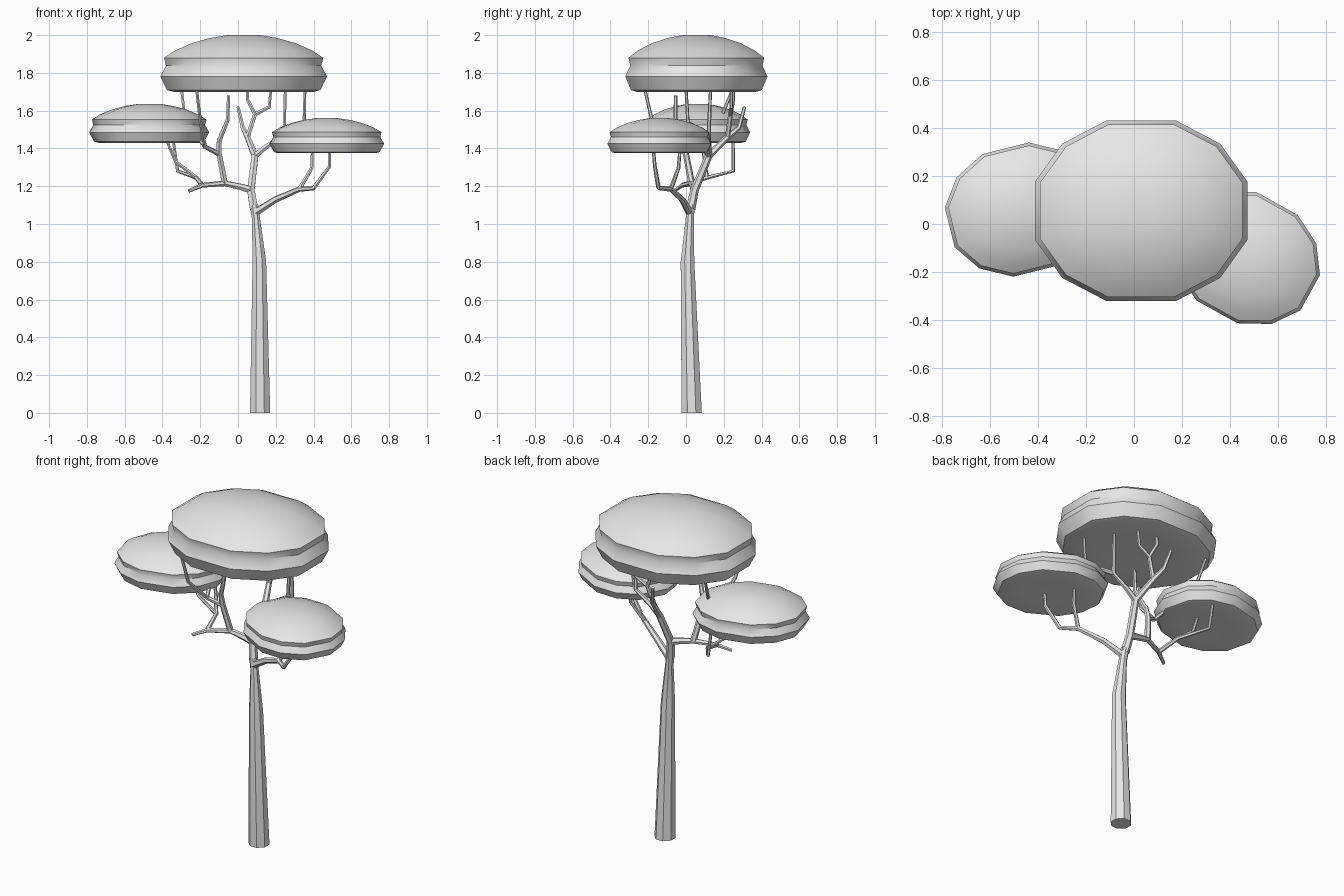
import bpy, bmesh, math
from mathutils import Vector, Matrix

cube = bpy.data.objects.get("Cube")
if cube:
    bpy.data.objects.remove(cube, do_unlink=True)

grey = bpy.data.materials.new("pale_grey")
grey.use_nodes = True
grey.diffuse_color = (0.8, 0.8, 0.8, 1)
grey.node_tree.nodes["Principled BSDF"].inputs["Base Color"].default_value = (0.8, 0.8, 0.8, 1)


def loft(name, rings, tip=None):
    """Skin a list of point rings, closing both ends."""
    bm = bmesh.new()
    loops = [[bm.verts.new(p) for p in ring] for ring in rings]
    n = len(loops[0])
    for low, high in zip(loops, loops[1:]):
        for i in range(n):
            j = (i + 1) % n
            bm.faces.new((low[i], low[j], high[j], high[i]))
    bm.faces.new(loops[0][::-1])
    bm.faces.new(loops[-1])
    bmesh.ops.recalc_face_normals(bm, faces=bm.faces)
    mesh = bpy.data.meshes.new(name)
    bm.to_mesh(mesh)
    bm.free()
    mesh.materials.append(grey)
    obj = bpy.data.objects.new(name, mesh)
    bpy.context.collection.objects.link(obj)
    bpy.ops.object.select_all(action='DESELECT')
    bpy.context.view_layer.objects.active = obj
    obj.select_set(True)
    bpy.ops.object.shade_smooth_by_angle(angle=math.radians(40))
    return obj


def branch(name, path, r0, r1, sides=6, radii=None):
    """Tapered tube following a path."""
    pts = [Vector(p) for p in path]
    last = len(pts) - 1
    rings = []
    for k, p in enumerate(pts):
        a = (p - pts[k - 1]).normalized() if k else Vector()
        b = (pts[k + 1] - p).normalized() if k < last else Vector()
        d = (a + b).normalized()
        if name == "trunk" and k == 0:
            d = Vector((0, 0, 1))
        turn = Vector((0, 0, 1)).rotation_difference(d)
        r = radii[k] if radii else r0 + (r1 - r0) * k / last
        ring = []
        for i in range(sides):
            t = math.tau * (i + 0.5) / sides
            ring.append(p + turn @ Vector((r * math.cos(t), r * math.sin(t), 0)))
        rings.append(ring)
    return loft(name, rings)


def canopy(name, centre, z0, rx, ry, height, angle):
    """Flattened leaf cushion with a pinched rim and a low dome."""
    corner = [18, 45, 72]
    angles = [math.radians(q + a) for q in (0, 90, 180, 270) for a in corner]
    # radius and height fractions
    profile = [(0.45, 0.03), (0.84, 0.0), (0.92, 0.03), (1.0, 0.27), (0.93, 0.46),
               (0.955, 0.6), (0.82, 0.73), (0.62, 0.86), (0.4, 0.95), (0.2, 1.0)]
    spin = Matrix.Rotation(math.radians(angle), 3, 'Z')
    rings = []
    for r, h in profile:
        ring = []
        for a in angles:
            p = Vector((rx * r * 1.055 * math.cos(a), ry * r * 1.055 * math.sin(a), 0))
            ring.append(spin @ p + Vector((*centre, z0 + h * height)))
        rings.append(ring)
    return loft(name, rings)


# Leaf cushions
canopy("top_canopy", (0.03, 0.055), 1.70, 0.44, 0.375, 0.30, 0)
canopy("left_canopy", (-0.47, 0.06), 1.43, 0.305, 0.262, 0.205, 14)
canopy("right_canopy", (0.47, -0.14), 1.375, 0.3, 0.257, 0.185, -29)

# Trunk and central stem
branch("trunk", [(0.117, 0.03, 0), (0.113, 0.008, 0.8), (0.095, 0.02, 1.03), (0.085, 0.025, 1.1)],
       0, 0, 8, [0.058, 0.039, 0.023, 0.024])
crotch = (0.09, 0.02, 1.06)
stem = (0.068, 0.045, 1.18)
fork = (0.09, 0.12, 1.36)
branch("central_stem", [(0.085, 0.025, 1.08), stem, fork], 0.025, 0.02)

# Right limb and its risers
knee = (0.325, -0.08, 1.185)
branch("right_limb", [crotch, (0.2, -0.02, 1.13), knee, (0.405, -0.145, 1.19)], 0.021, 0.011)
branch("right_outer_riser", [(0.4, -0.145, 1.19), (0.485, -0.165, 1.305), (0.485, -0.175, 1.42)], 0.012, 0.008)
branch("right_inner_riser", [knee, (0.39, -0.04, 1.295), (0.395, -0.03, 1.42)], 0.012, 0.008)

# Left limb and its risers
elbow = (-0.07, 0.03, 1.215)
wrist = (-0.19, -0.02, 1.205)
twig = (-0.22, 0.11, 1.245)
branch("left_limb", [stem, (0.02, 0.04, 1.195), elbow, wrist, (-0.26, -0.06, 1.175)], 0.022, 0.009)
branch("left_outer_riser", [wrist, twig, (-0.32, 0.25, 1.28), (-0.345, 0.25, 1.46)], 0.013, 0.008)
branch("left_inner_riser", [twig, (-0.33, 0.1, 1.33), (-0.385, 0.08, 1.46)], 0.011, 0.008)

# Upright boughs growing from the left limb
bough = (-0.1, 0.0, 1.37)
split = (-0.175, -0.04, 1.41)
branch("left_bough", [elbow, bough, (-0.1, -0.02, 1.45)], 0.018, 0.014)
branch("left_bough_twig", [(-0.1, -0.02, 1.44), (-0.055, -0.055, 1.55), (-0.05, -0.055, 1.68)], 0.014, 0.009)
branch("left_bough_side", [bough, split, (-0.2, -0.18, 1.55), (-0.22, -0.22, 1.72)], 0.014, 0.008)
branch("left_bough_back", [split, (-0.28, 0.18, 1.55), (-0.3, 0.25, 1.72)], 0.011, 0.008)

# Upright boughs growing from the central stem
crown = (0.05, 0.22, 1.46)
nest = (0.09, 0.235, 1.58)
branch("rear_bough", [fork, crown, (0.025, 0.28, 1.51), (0, 0.31, 1.62)], 0.019, 0.009)
branch("crown_bough", [crown, nest, (0.05, 0.25, 1.66), (0.05, 0.25, 1.72)], 0.014, 0.008)
branch("crown_twig", [nest, (0.165, 0.24, 1.62), (0.175, 0.24, 1.72)], 0.012, 0.008)
arm = (0.15, 0.12, 1.41)
shoulder = (0.245, 0.12, 1.47)
branch("side_bough", [fork, arm, shoulder, (0.25, 0.13, 1.72)], 0.018, 0.008)
branch("side_twig", [shoulder, (0.35, 0.01, 1.54), (0.355, 0, 1.72)], 0.012, 0.008)
